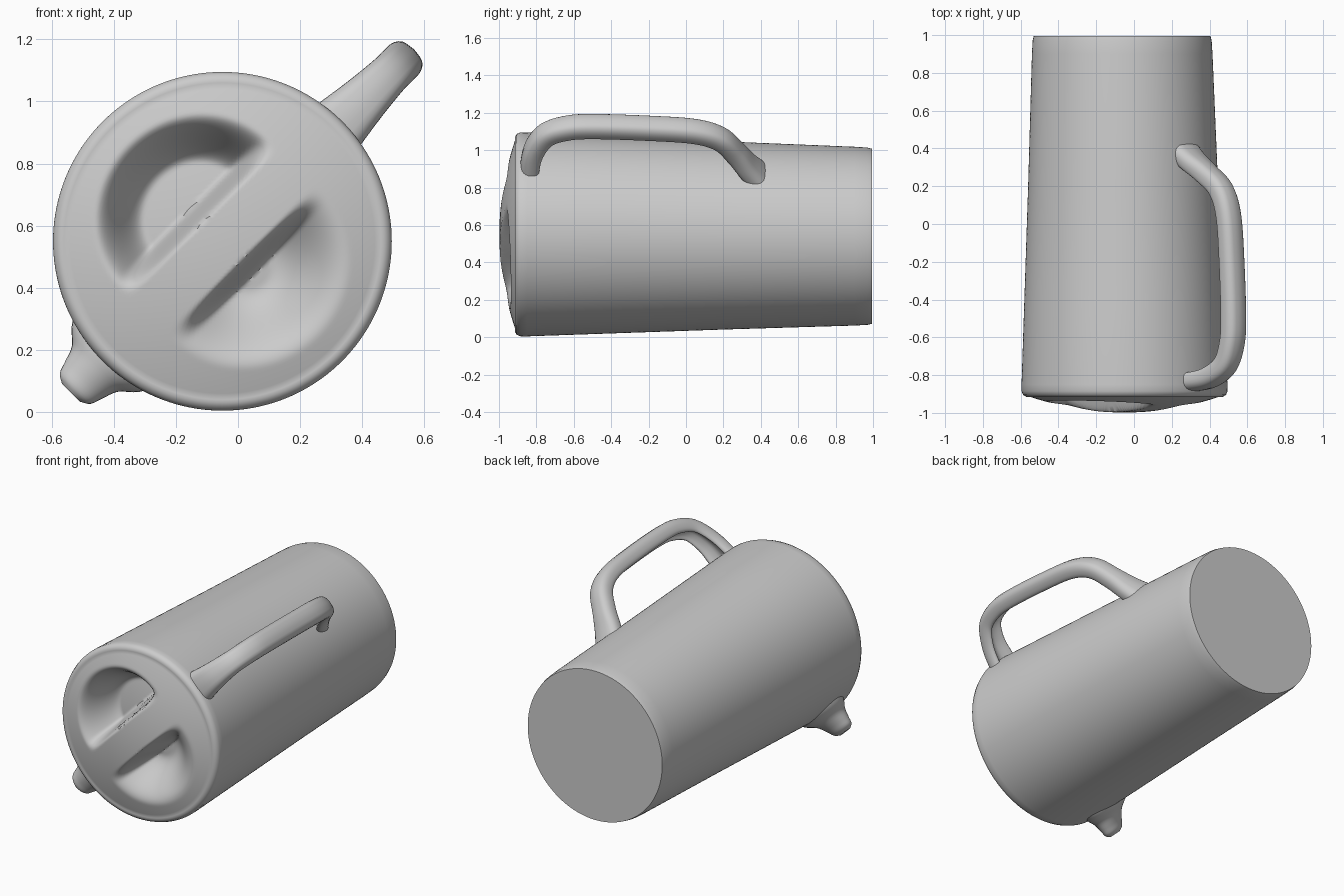
import bpy, bmesh, math
from mathutils import Vector

if "Cube" in bpy.data.objects:
    bpy.data.objects.remove(bpy.data.objects["Cube"])

CX, CZ = -0.05, 0.55            # axis of the jug at the lid end
D = math.sqrt(0.5)
OUT = Vector((D, 0, D))         # direction from axis towards handle
SIDE = Vector((-D, 0, D))       # across the handle
Y = Vector((0, 1, 0))
C = Vector((CX, 0, CZ))


def smooth(a, b, x):
    t = max(0.0, min(1.0, (x - a) / (b - a)))
    return t * t * (3 - 2 * t)


def loft(name, rings, cap_start=True, cap_end=True, angle=40):
    """Skin a list of equally long closed rings into an object."""
    bm = bmesh.new()
    vs = [[bm.verts.new(p) for p in ring] for ring in rings]
    n = len(rings[0])
    for a, b in zip(vs, vs[1:]):
        for i in range(n):
            j = (i + 1) % n
            bm.faces.new((a[i], a[j], b[j], b[i]))
    if cap_start:
        bm.faces.new(vs[0][::-1])
    if cap_end:
        bm.faces.new(vs[-1])
    bmesh.ops.recalc_face_normals(bm, faces=bm.faces)
    me = bpy.data.meshes.new(name)
    bm.to_mesh(me)
    bm.free()
    ob = bpy.data.objects.new(name, me)
    bpy.context.collection.objects.link(ob)
    bpy.ops.object.select_all(action='DESELECT')
    ob.select_set(True)
    bpy.context.view_layer.objects.active = ob
    bpy.ops.object.shade_smooth_by_angle(angle=math.radians(angle))
    return ob


def spline(pts, steps=6):
    """Catmull-Rom through tuples of any length."""
    p = [Vector(q) for q in pts]
    p = [2 * p[0] - p[1]] + p + [2 * p[-1] - p[-2]]
    out = []
    for i in range(1, len(p) - 2):
        for s in range(steps):
            t = s / steps
            out.append(0.5 * (2 * p[i] + (p[i + 1] - p[i - 1]) * t
                       + (2 * p[i - 1] - 5 * p[i] + 4 * p[i + 1] - p[i + 2]) * t * t
                       + (3 * p[i] - p[i - 1] - 3 * p[i + 1] + p[i + 2]) * t ** 3))
    return out + [p[-2]]


# Jug body: lid face with two finger hollows, then tapered wall and flat base
def lid_y(u, v):
    r = math.hypot(u, v)
    y = -0.915 - 0.083 * (1 - min(1, r / 0.5) ** 2)
    e = math.hypot(u / 0.34, (abs(v) - 0.12) / 0.32)
    inner, depth = (0.5, 0.24) if v > 0 else (0.2, 0.2)
    return y + depth * smooth(1.0, inner, e) * smooth(0.085, 0.15, abs(v))


SEG = 160
angles = [2 * math.pi * i / SEG for i in range(SEG)]
rings = []
for k in range(1, 53):
    r = 0.01 * k
    rings.append([C + OUT * r * math.cos(a) + SIDE * r * math.sin(a)
                  + Y * lid_y(r * math.cos(a), r * math.sin(a)) for a in angles])
for r, y in [(0.537, -0.905), (0.545, -0.885), (0.545, -0.85), (0.527, -0.4),
             (0.503, 0.2), (0.478, 0.9), (0.474, 0.97), (0.468, 0.995)]:
    t = (y + 0.9) / 1.9
    c = Vector((CX - 0.013 * t, y, CZ - 0.01 * t))
    rings.append([c + OUT * r * math.cos(a) + SIDE * r * math.sin(a) for a in angles])
loft("jug_body_and_lid", rings, angle=50)

# Handle: grooved strap swept in the radial plane; points are (out, y, width scale)
path = spline([(0.42, -0.84, 1.7), (0.54, -0.84, 1.4), (0.66, -0.815, 1.15),
               (0.765, -0.75, 1.0), (0.815, -0.64, 1), (0.828, -0.5, 1),
               (0.815, -0.2, 1), (0.79, 0.05, 1), (0.73, 0.19, 1),
               (0.62, 0.275, 1.05), (0.52, 0.34, 1.3), (0.43, 0.41, 1.6)])
# section: (across, outward), groove on the inner side
section = spline([(0, 0.045), (0.045, 0.036), (0.066, 0.005), (0.064, -0.04),
                  (0.048, -0.055), (0.034, -0.035), (0, -0.018), (-0.034, -0.035),
                  (-0.048, -0.055), (-0.064, -0.04), (-0.066, 0.005),
                  (-0.045, 0.036), (0, 0.045)], 3)[:-1]
rings = []
for i, p in enumerate(path):
    a, b = path[max(0, i - 1)], path[min(len(path) - 1, i + 1)]
    t = (OUT * (b[0] - a[0]) + Y * (b[1] - a[1])).normalized()
    n = SIDE.cross(t).normalized()
    if i == 0 and n.dot(-Y) < 0:
        flip = -1
    elif i == 0:
        flip = 1
    o = C + OUT * p[0] + Y * p[1]
    rings.append([o + SIDE * s[0] * p[2] + n * flip * s[1] for s in section])
loft("handle", rings, angle=60)

# Pouring spout: flared lip opposite the handle; (out, y, half width, half length)
rings = []
for r, y, w, h in spline([(0.44, -0.74, 0.20, 0.15), (0.53, -0.76, 0.155, 0.125),
                          (0.58, -0.785, 0.105, 0.09), (0.63, -0.80, 0.085, 0.065),
                          (0.67, -0.81, 0.07, 0.05), (0.69, -0.815, 0.04, 0.03)], 4):
    rings.append([C - OUT * r + Y * (y + h * math.sin(a)) + SIDE * w * math.cos(a)
                  for a in angles[::5]])
loft("spout", rings, angle=60)
